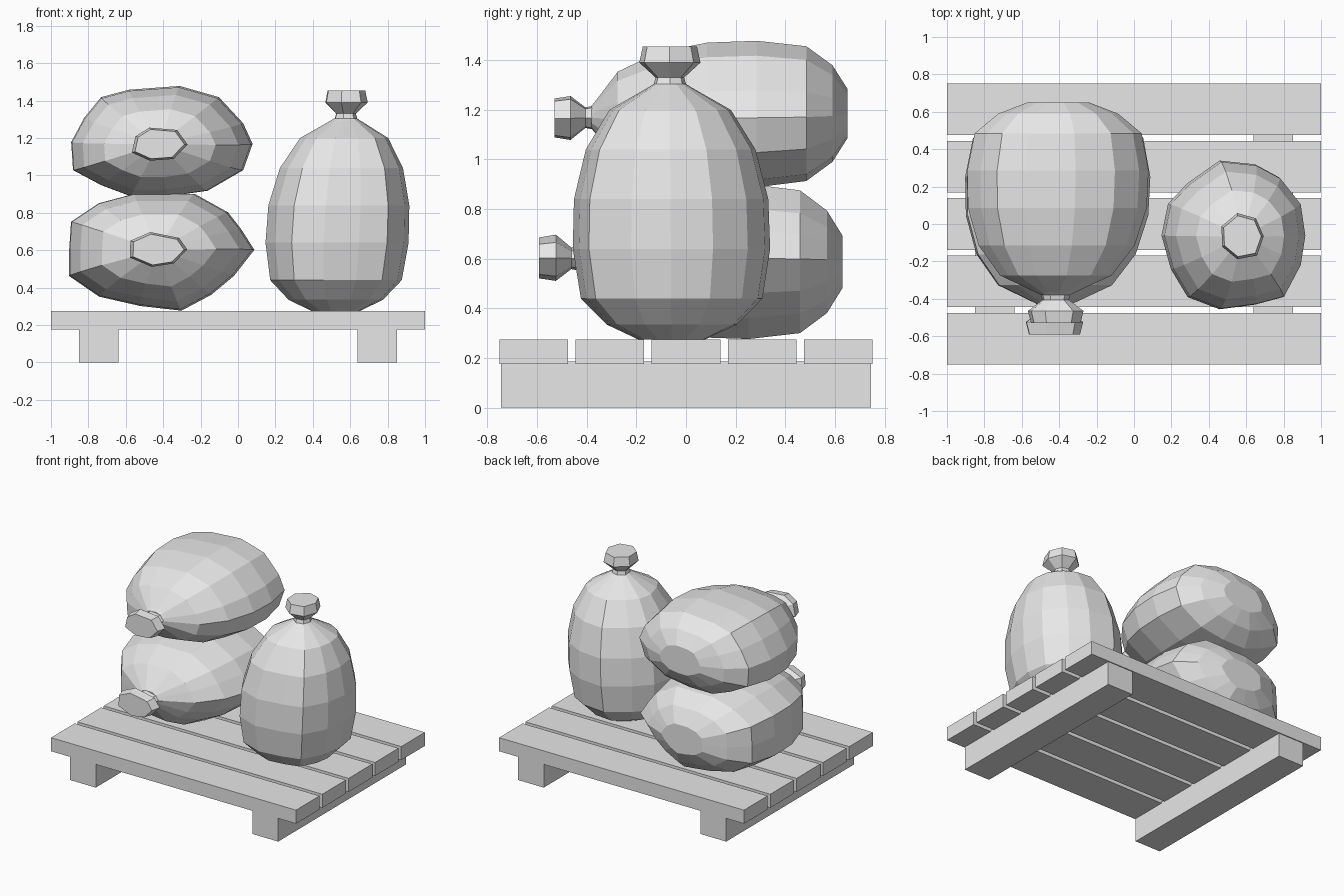
import bpy
import bmesh
from mathutils import Vector

cube = bpy.data.objects.get("Cube")
if cube:
    bpy.data.objects.remove(cube, do_unlink=True)

grey = bpy.data.materials.new("plain_grey")
grey.use_nodes = True
grey.diffuse_color = (0.8, 0.8, 0.8, 1)
grey.node_tree.nodes["Principled BSDF"].inputs["Base Color"].default_value = grey.diffuse_color


def make_object(name, bm):
    bmesh.ops.recalc_face_normals(bm, faces=bm.faces[:])
    mesh = bpy.data.meshes.new(name)
    bm.to_mesh(mesh)
    bm.free()
    mesh.materials.append(grey)
    obj = bpy.data.objects.new(name, mesh)
    bpy.context.collection.objects.link(obj)
    return obj


def box(name, low, high):
    low, high = Vector(low), Vector(high)
    bm = bmesh.new()
    bmesh.ops.create_cube(bm, size=1)
    bmesh.ops.scale(bm, vec=high - low, verts=bm.verts[:])
    bmesh.ops.translate(bm, vec=(low + high) / 2, verts=bm.verts[:])
    return make_object(name, bm)


def loft(name, outline, centre, neck, rings, place):
    """Stack scaled copies of an outline, leaning towards the neck centre."""
    bm = bmesh.new()
    loops = []
    for height, scale in rings:
        middle = centre.lerp(neck, min(height, 1) ** 2)
        points = [middle + (Vector(p) - centre) * scale for p in outline]
        loops.append([bm.verts.new(place(p, height)) for p in points])
    count = len(outline)
    for a, b in zip(loops, loops[1:]):
        for i in range(count):
            j = (i + 1) % count
            bm.faces.new((a[i], a[j], b[j], b[i]))
    bm.faces.new(loops[0][::-1])
    bm.faces.new(loops[-1])
    return make_object(name, bm)


# Height and width of each ring, from the sack's base to its tied end
BODY = [(0, .34), (.06, .66), (.165, .92), (.365, 1), (.565, .985),
        (.765, .86), (.925, .615), (1.015, .22), (1.03, .16)]
KNOT = [(1.0, .17), (1.02, .17), (1.055, .145), (1.115, .31), (1.18, .275)]


def sack(name, outline, neck, place):
    us, vs = zip(*outline)
    centre = Vector(((min(us) + max(us)) / 2, (min(vs) + max(vs)) / 2))
    neck = Vector(neck)
    loft(name + "_body", outline, centre, neck, BODY, place)
    loft(name + "_knot", outline[::2], centre, neck, KNOT, place)


def upright(p, height):
    return (p.x, p.y, .275 + height)


def lying(back, stretch):
    return lambda p, height: (p.x, back - height * stretch, p.y)


# Pallet planks and runners
for i in range(5):
    y = (i - 2) * .307
    box(f"plank_{i + 1}", (-1, y - .138, .175), (1, y + .138, .275))
for side, x in (("left", .745), ("right", -.745)):
    box(side + "_runner", (x - .105, -.745, 0), (x + .105, .745, .187))

# Standing sack
sack("standing_sack",
     [(.905, -.06), (.88, .11), (.77, .25), (.64, .32), (.45, .34),
      (.28, .22), (.175, .11), (.14, -.06), (.19, -.24), (.28, -.39),
      (.45, -.455), (.64, -.43), (.79, -.39), (.88, -.22)],
     (.575, -.065), upright)

# Two stacked sacks lying with their tied ends forward
sack("upper_sack",
     [(.08, 1.17), (.03, 1.28), (-.1, 1.42), (-.31, 1.48), (-.58, 1.46),
      (-.73, 1.42), (-.82, 1.31), (-.89, 1.18), (-.88, 1.03), (-.73, .95),
      (-.57, .89), (-.37, .89), (-.16, .92), (.03, 1.03)],
     (-.42, 1.17), lying(.65, 1))
sack("lower_sack",
     [(.09, .6), (.02, .71), (-.05, .8), (-.23, .9), (-.55, .9),
      (-.74, .85), (-.89, .75), (-.9, .6), (-.9, .46), (-.74, .35),
      (-.52, .3), (-.3, .275), (-.14, .36), (-.02, .46)],
     (-.425, .6), lying(.63, 1.035))
